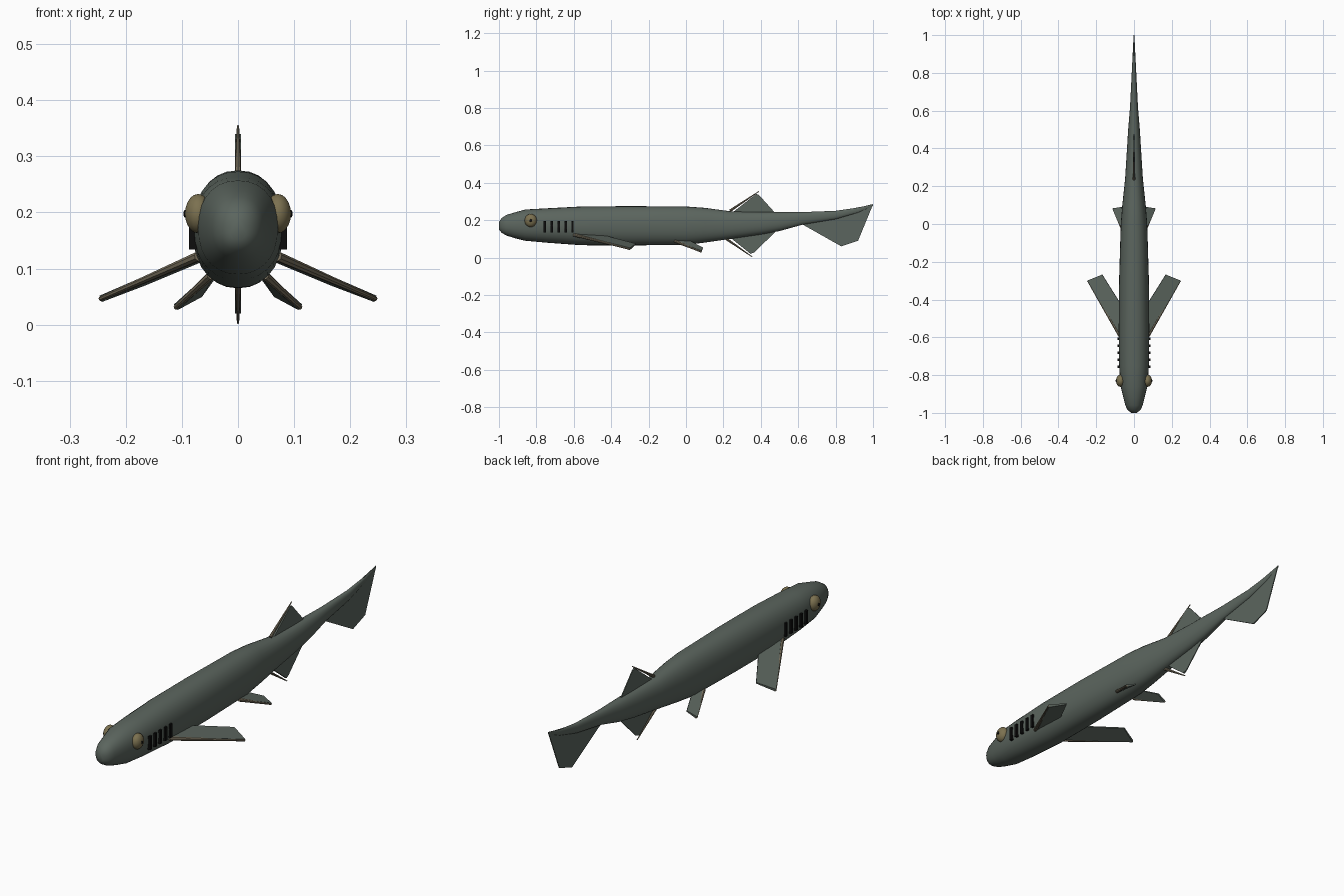
import bpy, bmesh
from math import sin, cos, pi, copysign
from mathutils import Vector

default_cube = bpy.data.objects.get("Cube")
if default_cube:
    bpy.data.objects.remove(default_cube, do_unlink=True)


def make_material(name, red, green, blue):
    material = bpy.data.materials.new(name)
    material.use_nodes = True
    colour = (red, green, blue, 1)
    material.diffuse_color = colour
    shader = material.node_tree.nodes["Principled BSDF"]
    shader.inputs["Base Color"].default_value = colour
    shader.inputs["Roughness"].default_value = 0.7
    return material


skin = make_material("grey green skin", 0.105, 0.13, 0.112)
tan = make_material("tan spine", 0.2, 0.17, 0.115)
olive = make_material("olive eye", 0.2, 0.165, 0.08)
black = make_material("black", 0.004, 0.004, 0.004)


def finish(name, bm, material, smooth=False):
    bmesh.ops.recalc_face_normals(bm, faces=bm.faces)
    mesh = bpy.data.meshes.new(name)
    bm.to_mesh(mesh)
    bm.free()
    mesh.materials.append(material)
    obj = bpy.data.objects.new(name, mesh)
    bpy.context.collection.objects.link(obj)
    if smooth:
        bpy.ops.object.select_all(action="DESELECT")
        obj.select_set(True)
        bpy.context.view_layer.objects.active = obj
        bpy.ops.object.shade_smooth_by_angle(angle=0.7)
    return obj


def loft(name, stations, material, sides=28, power=0.9):
    """Skin rounded sections given as (y, half width, bottom, top)."""
    bm = bmesh.new()
    rings = []
    for y, width, bottom, top in stations:
        ring = []
        for i in range(sides):
            a = 2 * pi * i / sides
            u = copysign(abs(cos(a)) ** power, cos(a))
            v = copysign(abs(sin(a)) ** power, sin(a))
            z = (top + bottom) / 2 + v * (top - bottom) / 2
            ring.append(bm.verts.new((u * width, y, z)))
        rings.append(ring)
    for a, b in zip(rings, rings[1:]):
        for i in range(sides):
            j = (i + 1) % sides
            bm.faces.new((a[i], a[j], b[j], b[i]))
    bm.faces.new(rings[0])
    bm.faces.new(rings[-1])
    return finish(name, bm, material, True)


def fin(name, outline, front=0.005, back=0.002):
    """Thin blade, thick along its first two points and thin behind."""
    points = [Vector(p) for p in outline]
    normal = (points[1] - points[0]).cross(points[-1] - points[0]).normalized()
    bm = bmesh.new()
    layers = []
    for side in (-1, 1):
        layers.append([bm.verts.new(p + normal * side * (front if i < 2 else back))
                       for i, p in enumerate(points)])
    low, high = layers
    bm.faces.new(low)
    bm.faces.new(high)
    for i in range(len(points)):
        j = (i + 1) % len(points)
        bm.faces.new((low[i], low[j], high[j], high[i]))
    return finish(name, bm, skin)


def spine(name, start, end, thick=0.007, thin=0.002):
    """Tapered rod between two points."""
    start, end = Vector(start), Vector(end)
    axis = end - start
    bm = bmesh.new()
    bmesh.ops.create_cone(bm, cap_ends=True, segments=8, radius1=thick,
                          radius2=thin, depth=axis.length)
    bmesh.ops.rotate(bm, verts=bm.verts,
                     matrix=Vector((0, 0, 1)).rotation_difference(axis).to_matrix())
    bmesh.ops.translate(bm, verts=bm.verts, vec=(start + end) / 2)
    return finish(name, bm, tan, True)


def ball(name, centre, radii, material):
    bm = bmesh.new()
    bmesh.ops.create_uvsphere(bm, u_segments=14, v_segments=10, radius=1)
    bmesh.ops.scale(bm, verts=bm.verts, vec=radii)
    bmesh.ops.translate(bm, verts=bm.verts, vec=centre)
    return finish(name, bm, material, True)


def box(name, centre, size, material):
    bm = bmesh.new()
    bmesh.ops.create_cube(bm, size=1)
    bmesh.ops.scale(bm, verts=bm.verts, vec=size)
    bmesh.ops.translate(bm, verts=bm.verts, vec=centre)
    return finish(name, bm, material)


# Body, from blunt snout to raised tail tip
loft("body", [
    (-1.0, 0.014, 0.15, 0.19),
    (-0.985, 0.034, 0.132, 0.212),
    (-0.96, 0.046, 0.118, 0.228),
    (-0.92, 0.056, 0.105, 0.24),
    (-0.86, 0.071, 0.09, 0.257),
    (-0.75, 0.079, 0.08, 0.263),
    (-0.56, 0.081, 0.066, 0.273),
    (-0.3, 0.079, 0.065, 0.275),
    (0.0, 0.07, 0.068, 0.273),
    (0.1, 0.062, 0.08, 0.266),
    (0.24, 0.047, 0.1, 0.247),
    (0.4, 0.037, 0.123, 0.243),
    (0.5, 0.031, 0.142, 0.243),
    (0.62, 0.021, 0.175, 0.243),
    (0.8, 0.012, 0.205, 0.25),
    (0.92, 0.006, 0.24, 0.267),
    (1.0, 0.002, 0.276, 0.286),
], skin)

# Tail fin
fin("tail_fin", [(0, 0.6, 0.19), (0, 0.83, 0.06), (0, 0.92, 0.09),
                 (0, 1.0, 0.284), (0, 0.8, 0.245), (0, 0.62, 0.23)], 0.003)

# Dorsal and anal fins with their free spines
fin("dorsal_fin", [(0, 0.235, 0.23), (0, 0.375, 0.34),
                   (0, 0.39, 0.335), (0, 0.48, 0.235)])
spine("dorsal_spine", (0, 0.235, 0.25), (0, 0.39, 0.354))
fin("anal_fin", [(0, 0.22, 0.12), (0, 0.345, 0.02),
                 (0, 0.365, 0.027), (0, 0.48, 0.14)])
spine("anal_spine", (0, 0.21, 0.104), (0, 0.355, 0.003))

for side, label in ((1, "left"), (-1, "right")):
    # Paired fins with tan leading edges
    root, tip = (side * 0.07, -0.6, 0.122), (side * 0.245, -0.3, 0.046)
    fin(label + "_pectoral_fin", [root, tip, (side * 0.168, -0.268, 0.072),
                                  (side * 0.06, -0.44, 0.117)], 0.006, 0.003)
    spine(label + "_pectoral_spine", root, tip, 0.009, 0.004)
    root, tip = (side * 0.048, -0.06, 0.088), (side * 0.111, 0.082, 0.031)
    fin(label + "_pelvic_fin", [root, tip, (side * 0.066, 0.09, 0.052),
                                (side * 0.04, 0.02, 0.088)], 0.006, 0.003)
    spine(label + "_pelvic_spine", root, tip, 0.008, 0.004)

    # Eyes
    ball(label + "_eye", (side * 0.071, -0.83, 0.198), (0.024, 0.033, 0.035), olive)
    ball(label + "_pupil", (side * 0.0935, -0.83, 0.198), (0.004, 0.007, 0.007), black)

    # Gill slits
    for i in range(5):
        box(label + "_gill_slit", (side * 0.077, -0.755 + i * 0.037, 0.165),
            (0.02, 0.013, 0.062), black)
